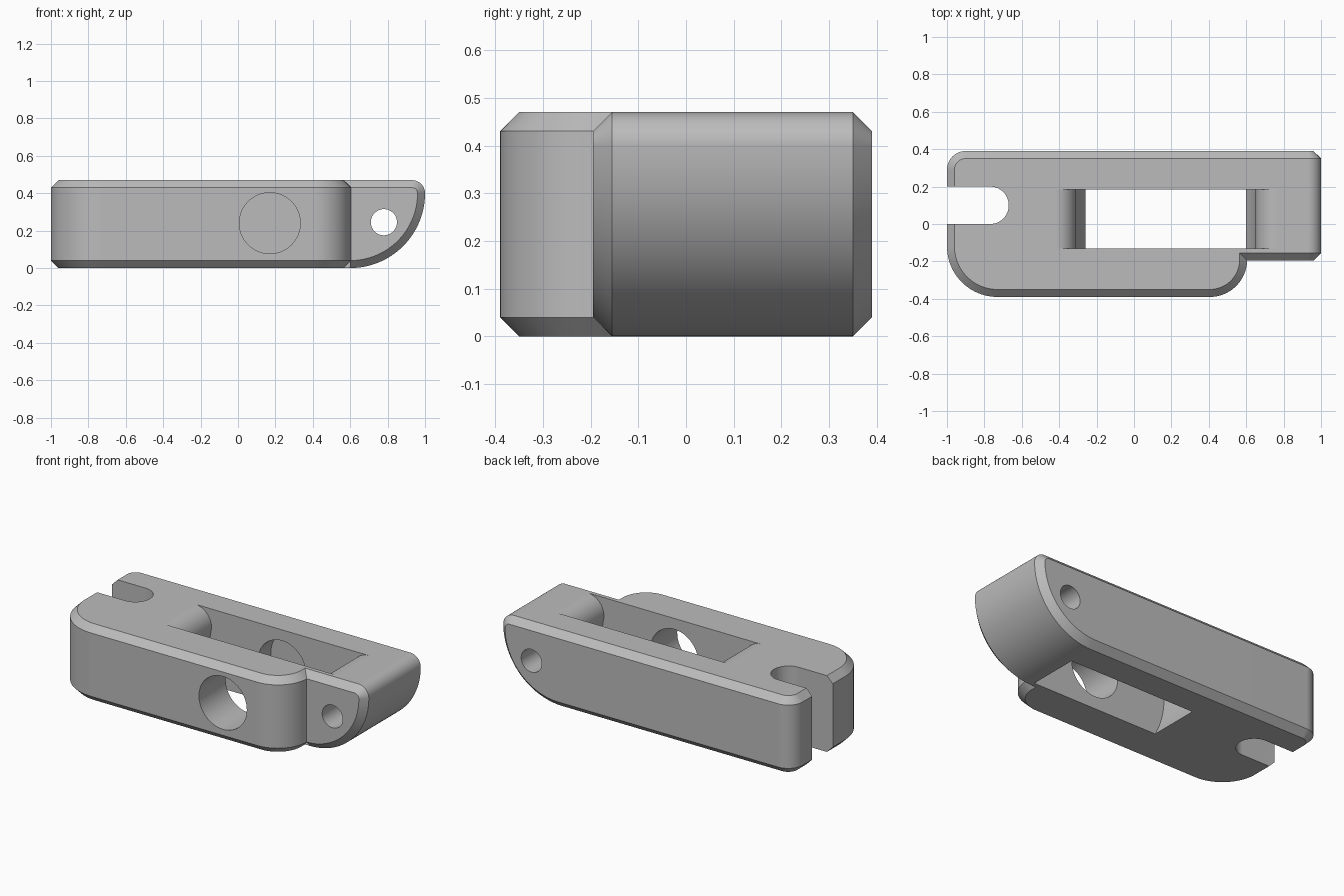
import bpy, bmesh, math
from mathutils import Vector

if "Cube" in bpy.data.objects:
    bpy.data.objects.remove(bpy.data.objects["Cube"], do_unlink=True)

HEIGHT, CHAMFER, BACK = 0.47, 0.04, 0.39

grey = bpy.data.materials.new("plain grey")
grey.use_nodes = True
color = (0.5, 0.5, 0.5, 1)
grey.diffuse_color = color
grey.node_tree.nodes["Principled BSDF"].inputs["Base Color"].default_value = color


def arc(cx, cy, r, start, end, steps=24):
    angles = [math.radians(start + (end - start) * i / steps) for i in range(steps + 1)]
    return [(cx + r * math.cos(a), cy + r * math.sin(a)) for a in angles]


def rounded(x0, y0, x1, y1, radii, inset=0.0):
    """Rounded rectangle; radii run from the low corner counterclockwise."""
    sides = ((x0, y0, 1, 1), (x1, y0, -1, 1), (x1, y1, -1, -1), (x0, y1, 1, -1))
    points = []
    for i, ((x, y, sx, sy), r) in enumerate(zip(sides, radii)):
        points += arc(x + sx * r, y + sy * r, r - inset, 180 + 90 * i, 270 + 90 * i)
    return points


def loft(name, rings, axis):
    """Solid through (outline, depth) rings, stacked along y or z."""
    bm = bmesh.new()
    loops = []
    for outline, d in rings:
        loops.append([bm.verts.new((u, d, v) if axis == "y" else (u, v, d)) for u, v in outline])
    for a, b in zip(loops, loops[1:]):
        for i in range(len(a)):
            j = (i + 1) % len(a)
            bm.faces.new((a[i], a[j], b[j], b[i]))
    bm.faces.new(loops[0])
    bm.faces.new(loops[-1])
    bmesh.ops.recalc_face_normals(bm, faces=bm.faces)
    mesh = bpy.data.meshes.new(name)
    bm.to_mesh(mesh)
    bm.free()
    mesh.materials.append(grey)
    obj = bpy.data.objects.new(name, mesh)
    bpy.context.collection.objects.link(obj)
    return obj


def chamfered(name, box, radii, low, high, axis):
    full, small = rounded(*box, radii), rounded(*box, radii, CHAMFER)
    return loft(name, [(small, low), (full, low + CHAMFER),
                       (full, high - CHAMFER), (small, high)], axis)


def combine(target, other, operation):
    mod = target.modifiers.new(operation.lower(), "BOOLEAN")
    mod.operation, mod.object, mod.solver = operation, other, "EXACT"
    bpy.context.view_layer.objects.active = target
    bpy.ops.object.modifier_apply(modifier=mod.name)
    bpy.data.objects.remove(other, do_unlink=True)


# Main block, rounded in plan, and the nose, rounded in side profile
body = chamfered("housing", (-1, -BACK, 0.605, BACK), (0.27, 0.2, 0.1, 0.1), 0, HEIGHT, "z")
nose = chamfered("nose", (0.2, 0, 1, HEIGHT), (0.1, 0.4, 0.07, 0.1), -0.195, BACK, "y")
combine(body, nose, "UNION")

# Open slot in the left end
slot = rounded(-1.4, 0, -0.67, 0.2, [0.099] * 4)
combine(body, loft("slot_cutter", [(slot, -0.2), (slot, 0.7)], "z"), "DIFFERENCE")

# Wheel pocket: round ends that roll over into the top face
wx, wz, wr, fillet = 0.17, 0.24, 0.492, 0.112
fz = HEIGHT - fillet
fx = wx - math.sqrt((wr + fillet) ** 2 - (fz - wz) ** 2)
tilt = math.degrees(math.atan2(fz - wz, wx - fx))
left = arc(wx, wz, wr, 216, 180 - tilt)
left += arc(fx, fz, fillet, -tilt, 90)[1:] + [(fx, 0.7)]
pocket = left + [(2 * wx - x, z) for x, z in reversed(left)]
combine(body, loft("pocket_cutter", [(pocket, -0.13), (pocket, 0.185)], "y"), "DIFFERENCE")

# Axle bore, blind at the back, and the small through hole in the nose
for name, x, z, r, end in (("axle_cutter", wx, wz, 0.163, 0.31),
                           ("pin_cutter", 0.78, 0.245, 0.07, 0.6)):
    circle = arc(x, z, r, 0, 360, 64)[:-1]
    combine(body, loft(name, [(circle, -0.6), (circle, end)], "y"), "DIFFERENCE")

# Smooth the curved walls, keep the chamfer edges crisp
for o in bpy.context.selected_objects:
    o.select_set(False)
body.select_set(True)
bpy.context.view_layer.objects.active = body
bpy.ops.object.shade_smooth_by_angle(angle=math.radians(25))
weighted = body.modifiers.new("weighted normals", "WEIGHTED_NORMAL")
weighted.keep_sharp = True
